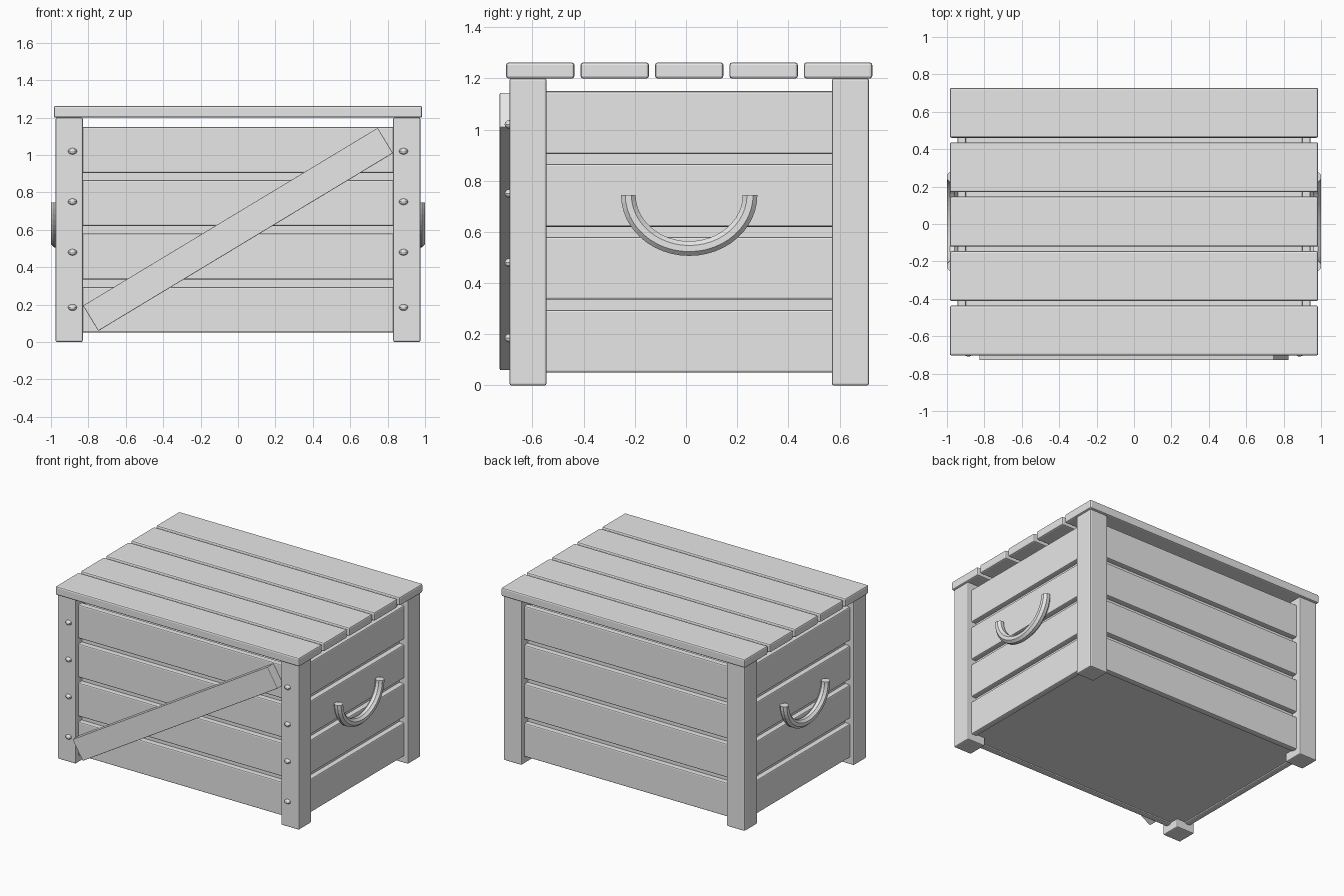
import bpy, bmesh, math
from mathutils import Matrix

cube = bpy.data.objects.get("Cube")
if cube:
    bpy.data.objects.remove(cube, do_unlink=True)

GREY = (0.8, 0.8, 0.8, 1)
mat = bpy.data.materials.new("plain grey")
mat.use_nodes = True
mat.diffuse_color = GREY
mat.node_tree.nodes["Principled BSDF"].inputs["Base Color"].default_value = GREY

MID_Y = 0.0125          # the chest body sits slightly behind the origin


def finish(name, bm):
    bmesh.ops.recalc_face_normals(bm, faces=bm.faces)
    mesh = bpy.data.meshes.new(name)
    bm.to_mesh(mesh)
    bm.free()
    mesh.materials.append(mat)
    obj = bpy.data.objects.new(name, mesh)
    bpy.context.scene.collection.objects.link(obj)
    return obj


def box(name, centre, size, bevel=0.008, tilt=0):
    """Box with softened edges, optionally tilted in the front plane."""
    bm = bmesh.new()
    bmesh.ops.create_cube(bm, size=1, matrix=Matrix.Diagonal((*size, 1)))
    if bevel:
        bmesh.ops.bevel(bm, geom=bm.edges[:], offset=bevel, segments=2,
                        profile=0.5, affect='EDGES')
    bm.transform(Matrix.Translation(centre) @ Matrix.Rotation(-tilt, 4, 'Y'))
    return finish(name, bm)


# Corner posts
for sx, side in ((-1, "right"), (1, "left")):
    for sy, end in ((-1, "front"), (1, "back")):
        box(f"{end}_{side}_post", (sx * 0.9025, MID_Y + sy * 0.63, 0.6),
            (0.145, 0.145, 1.2))

# Inner core behind the wall boards
box("inner_core", (0, MID_Y, 0.595), (1.81, 1.255, 1.07), bevel=0)

# Wall boards, four rows on every side
for row in range(4):
    z = 0.1725 + row * 0.285
    for s, end, side in ((-1, "front", "right"), (1, "back", "left")):
        box(f"{end}_board_{row + 1}", (0, MID_Y + s * 0.6455, z),
            (1.72, 0.045, 0.245))
        box(f"{side}_board_{row + 1}", (s * 0.9205, MID_Y, z),
            (0.045, 1.18, 0.245))

# Lid planks
for i in range(5):
    box(f"lid_plank_{i + 1}", (0, MID_Y + (i - 2) * 0.291, 1.231),
        (1.97, 0.267, 0.063), bevel=0.01)

# Diagonal brace across the front
box("front_brace", (0, -0.692, 0.602), (1.84, 0.072, 0.158),
    bevel=0.004, tilt=math.radians(31.1))

# Bolt heads on the front posts
for sx, side in ((-1, "right"), (1, "left")):
    for i, z in enumerate((0.185, 0.48, 0.75, 1.02)):
        bm = bmesh.new()
        bmesh.ops.create_uvsphere(
            bm, u_segments=12, v_segments=6, radius=1,
            matrix=Matrix.Translation((sx * 0.885, -0.69, z))
            @ Matrix.Diagonal((0.024, 0.019, 0.017, 1)))
        finish(f"{side}_bolt_{i + 1}", bm)


def handle(name, x):
    """Half-loop of octagonal tube with flat upper ends."""
    bm = bmesh.new()
    steps, sides, r = 24, 8, 0.031
    rings = []
    for i in range(steps + 1):
        a = math.pi * (1 + i / steps)
        ring = []
        for k in range(sides):
            b = math.tau * (k + 0.5) / sides
            out = r * math.cos(b)
            ring.append(bm.verts.new((x + r * math.sin(b),
                                      MID_Y + (0.238 + out) * math.cos(a),
                                      0.745 + (0.21 + out) * math.sin(a))))
        rings.append(ring)
    for p, q in zip(rings, rings[1:]):
        for k in range(sides):
            n = (k + 1) % sides
            bm.faces.new((p[k], p[n], q[n], q[k]))
    bm.faces.new(rings[0])
    bm.faces.new(rings[-1])
    return finish(name, bm)


# Side handles
handle("right_handle", -0.971)
handle("left_handle", 0.971)
